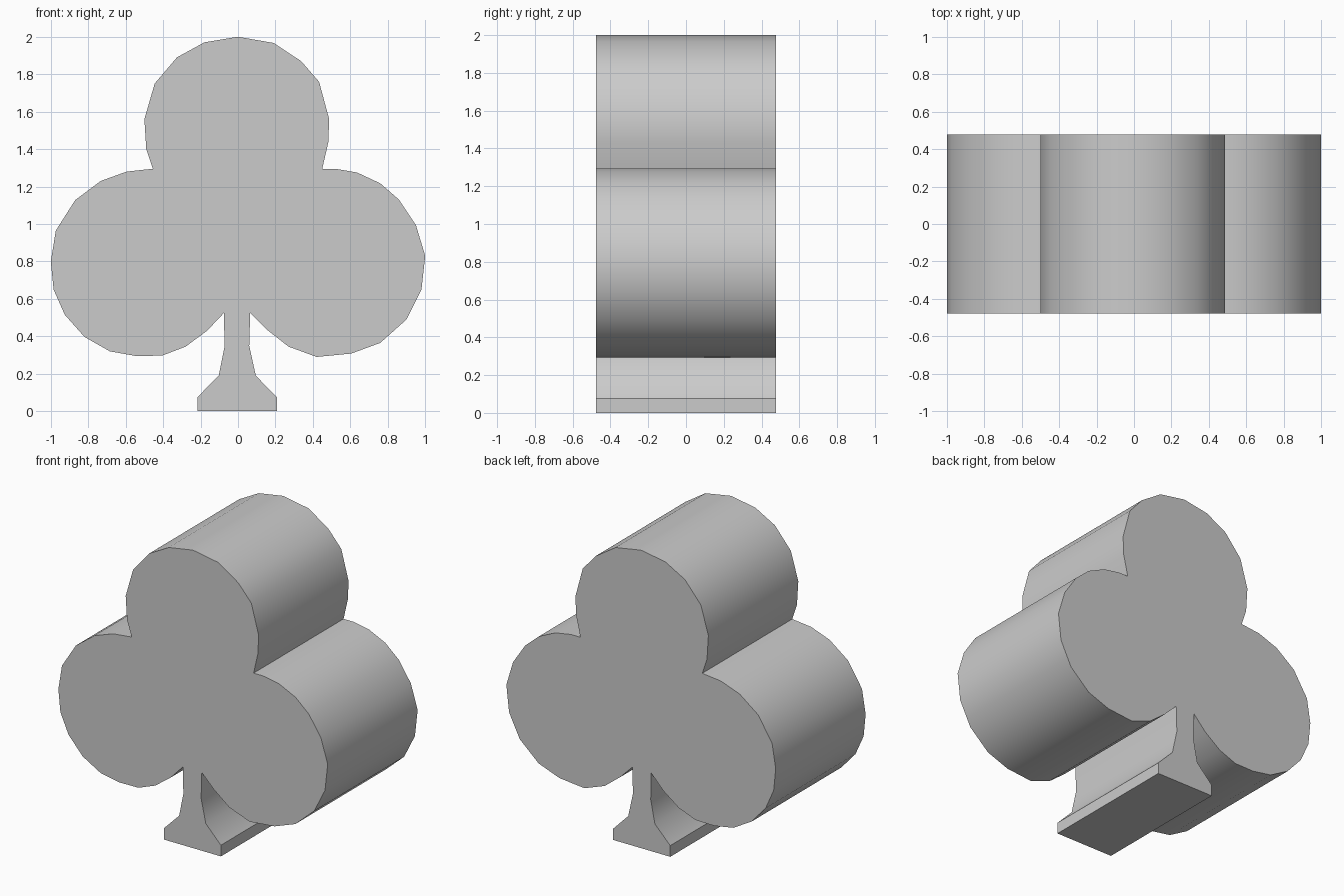
import bpy, bmesh
from math import radians

if "Cube" in bpy.data.objects:
    bpy.data.objects.remove(bpy.data.objects["Cube"])

HALF_DEPTH = 0.477

# Hand-cut clover outline (x, z), clockwise from the top; slightly asymmetric
top_right = [(0, 2.0), (.19, 1.967), (.337, 1.87), (.433, 1.76), (.487, 1.56), (.482, 1.435)]
right_lobe = [(.45, 1.295), (.52, 1.295), (.636, 1.275), (.76, 1.217), (.86, 1.13),
              (.95, .995), (1.0, .83), (.98, .65), (.90, .49), (.76, .365),
              (.605, .308), (.42, .29), (.27, .345), (.155, .435)]
stem = [(.065, .525), (.06, .35), (.095, .19), (.207, .075), (.207, 0),
        (-.217, 0), (-.217, .075), (-.103, .19), (-.072, .345), (-.075, .525)]
left_lobe = [(-.165, .43), (-.28, .345), (-.405, .297), (-.545, .295), (-.685, .32),
             (-.82, .397), (-.925, .515), (-.985, .65), (-1.0, .80), (-.973, .965),
             (-.87, 1.127), (-.733, 1.23), (-.594, 1.28), (-.455, 1.295)]
top_left = [(-.49, 1.40), (-.50, 1.56), (-.445, 1.75), (-.326, 1.89), (-.18, 1.97)]
outline = top_right + right_lobe + stem + left_lobe + top_left

# Extrude the outline from front to back
bm = bmesh.new()
front = bm.faces.new([bm.verts.new((x, -HALF_DEPTH, z)) for x, z in outline])
ext = bmesh.ops.extrude_face_region(bm, geom=[front], use_keep_orig=True)
back = [g for g in ext["geom"] if isinstance(g, bmesh.types.BMVert)]
bmesh.ops.translate(bm, verts=back, vec=(0, 2 * HALF_DEPTH, 0))
bmesh.ops.recalc_face_normals(bm, faces=bm.faces)
mesh = bpy.data.meshes.new("club_shape")
bm.to_mesh(mesh)
bm.free()

club = bpy.data.objects.new("club_shape", mesh)
bpy.context.collection.objects.link(club)
bpy.context.view_layer.objects.active = club
club.select_set(True)

# Rounded sides shade smooth, corners and flat faces stay crisp
bpy.ops.object.shade_smooth_by_angle(angle=radians(35))
